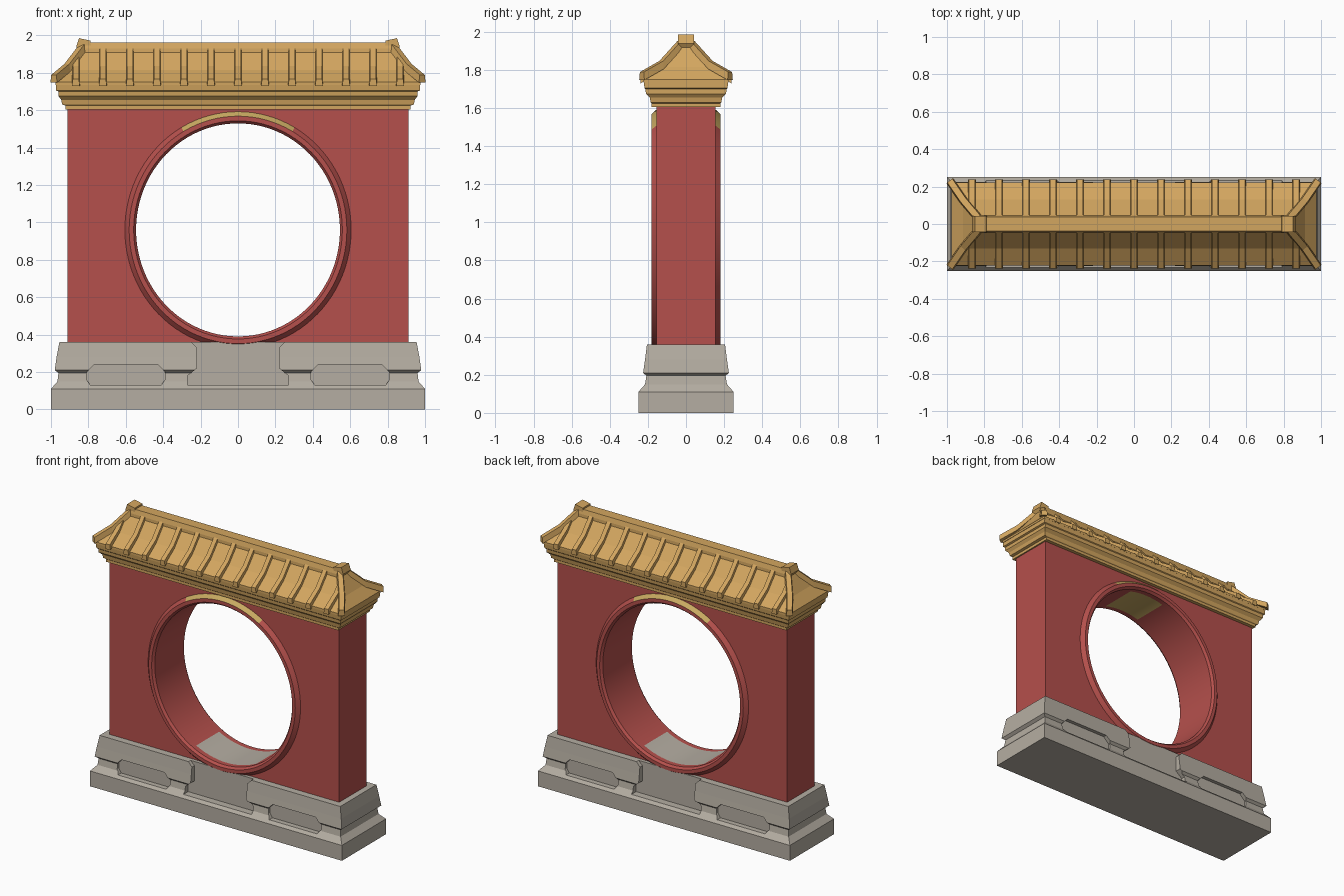
import bpy, bmesh, math
from mathutils import Vector

cube = bpy.data.objects.get("Cube")
if cube:
    bpy.data.objects.remove(cube, do_unlink=True)


def material(name, r, g, b):
    m = bpy.data.materials.new(name)
    m.use_nodes = True
    m.diffuse_color = (r, g, b, 1)
    m.node_tree.nodes["Principled BSDF"].inputs["Base Color"].default_value = (r, g, b, 1)
    return m


RED = material("wall red", 0.46, 0.08, 0.072)
GOLD = material("roof gold", 0.65, 0.38, 0.115)
YELLOW = material("arch yellow", 0.58, 0.40, 0.12)
STONE = material("stone grey", 0.46, 0.42, 0.36)


def finish(name, bm, *mats):
    bmesh.ops.recalc_face_normals(bm, faces=bm.faces)
    me = bpy.data.meshes.new(name)
    bm.to_mesh(me)
    bm.free()
    ob = bpy.data.objects.new(name, me)
    bpy.context.collection.objects.link(ob)
    for m in mats:
        me.materials.append(m)
    return ob


def skin(name, rings, *mats):
    """Join closed rings of points into a capped solid."""
    bm = bmesh.new()
    loops = [[bm.verts.new(p) for p in ring] for ring in rings]
    n = len(loops[0])
    for a, b in zip(loops, loops[1:]):
        for i in range(n):
            j = (i + 1) % n
            bm.faces.new((a[i], a[j], b[j], b[i]))
    bm.faces.new(loops[0][::-1])
    bm.faces.new(loops[-1])
    return finish(name, bm, *mats)


def tiers(name, sizes, *mats):
    """Stack of rectangles given as half width, half depth, height."""
    return skin(name, [[(-x, -y, z), (x, -y, z), (x, y, z), (-x, y, z)]
                       for x, y, z in sizes], *mats)


def prism(name, outline, y0, y1, *mats):
    return skin(name, [[(x, y, z) for x, z in outline] for y in (y0, y1)], *mats)


def bar(name, path, width, height, mat):
    """Rectangular rib running along a path."""
    path = [Vector(p) for p in path]
    side = (path[-1] - path[0]).cross(Vector((0, 0, 1))).normalized() * width / 2
    up, down = Vector((0, 0, height)), Vector((0, 0, -0.015))
    return skin(name, [[p - side + down, p + side + down, p + side * 0.75 + up, p - side * 0.75 + up]
                       for p in path], mat)


def cut(ob, cutter):
    mod = ob.modifiers.new("cut", "BOOLEAN")
    mod.operation = "DIFFERENCE"
    mod.solver = "EXACT"
    mod.object = cutter
    bpy.context.view_layer.objects.active = ob
    bpy.ops.object.modifier_apply(modifier=mod.name)
    bpy.data.objects.remove(cutter, do_unlink=True)


# Stone base with waist and recessed panels
base = tiers("stone_base", [(1, 0.25, 0), (1, 0.25, 0.11), (0.965, 0.215, 0.15),
                            (0.96, 0.208, 0.195), (0.98, 0.225, 0.21),
                            (0.97, 0.215, 0.28), (0.955, 0.205, 0.36)], STONE)
half_panel = [(0.27, 0.13), (0.27, 0.18), (0.22, 0.22), (0.22, 0.33), (0.26, 0.37)]
centre_panel = half_panel + [(-x, z) for x, z in reversed(half_panel)]
side_panel = [(0.41, 0.13), (0.79, 0.13), (0.81, 0.16), (0.81, 0.20),
              (0.77, 0.24), (0.43, 0.24), (0.39, 0.20), (0.39, 0.16)]
for s in (-1, 1):
    cut(base, prism("cutter", centre_panel, s * 0.18, s * 0.4))
    for t in (-1, 1):
        cut(base, prism("cutter", [(t * x, z) for x, z in side_panel], s * 0.195, s * 0.4))

# Wall with the round opening
CZ, STRETCH, SEG = 0.96, 1.045, 96


def oval(r):
    return [(r * math.sin(a), CZ + r * STRETCH * math.cos(a))
            for a in (2 * math.pi * i / SEG for i in range(SEG))]


wall = tiers("wall", [(0.912, 0.155, 0.35), (0.912, 0.155, 1.62)], RED)
cut(wall, prism("cutter", oval(0.575), -0.5, 0.5))

# Ring lining the opening, yellow at its crown and stone on its floor
section = [(0.545, -0.13), (0.545, -0.165), (0.558, -0.182), (0.582, -0.182), (0.605, -0.155),
           (0.605, 0.155), (0.582, 0.182), (0.558, 0.182), (0.545, 0.165), (0.545, 0.13)]
bm = bmesh.new()
rows = [[bm.verts.new((x, y, z)) for x, z in oval(r)] for r, y in section]
for k in range(len(rows)):
    a, b = rows[k], rows[(k + 1) % len(rows)]
    tunnel = k == len(rows) - 1
    outer = k in (3, 4, 5)
    for i in range(SEG):
        j = (i + 1) % SEG
        f = bm.faces.new((a[i], a[j], b[j], b[i]))
        ang = abs((i + 0.5) * 360 / SEG - 180)  # 180 at the crown, 0 at the floor
        if (outer and ang > 151) or (tunnel and ang > 164):
            f.material_index = 1
        elif tunnel and ang < 27:
            f.material_index = 2
ring = finish("opening_ring", bm, RED, YELLOW, STONE)
bpy.ops.object.select_all(action="DESELECT")
ring.select_set(True)
bpy.context.view_layer.objects.active = ring
bpy.ops.object.shade_smooth_by_angle(angle=math.radians(25))

# Stepped cornice under the eaves
tiers("cornice", [(0.922, 0.18, 1.605), (0.922, 0.18, 1.625), (0.94, 0.185, 1.63),
                  (0.945, 0.19, 1.655), (0.96, 0.21, 1.675), (0.96, 0.213, 1.70),
                  (0.972, 0.218, 1.705), (0.972, 0.222, 1.74)], GOLD)

# Hipped roof with a gently hollow slope
slope = [(0.22, 1.745), (0.13, 1.815), (0.04, 1.92)]
tiers("roof", [(0.975, 0.222, 1.735), (0.975, 0.222, 1.75),
               (0.915, 0.13, 1.815), (0.85, 0.04, 1.92)], GOLD)

# Tile ribs on both slopes
COUNT = 13
for s in (-1, 1):
    for i in range(COUNT):
        x = -0.867 + i * 1.734 / (COUNT - 1)
        path = [(x, s * 0.238, 1.745)] + [(x, s * y, z) for y, z in slope[1:]]
        if i in (0, COUNT - 1):
            path[-1] = (x, s * 0.075, 1.875)
        bar("tile_rib", path, 0.042, 0.022, GOLD)

# Corner ridges and upturned ridge ends
for t in (-1, 1):
    for s in (-1, 1):
        bar("corner_ridge", [(t * 0.985, s * 0.232, 1.762), (t * 0.915, s * 0.13, 1.82),
                             (t * 0.835, s * 0.035, 1.925)], 0.045, 0.027, GOLD)
    prism("ridge_end", [(t * 0.78, 1.90), (t * 0.84, 1.90), (t * 0.865, 1.94),
                        (t * 0.85, 1.985), (t * 0.79, 1.972)], -0.043, 0.043, GOLD)

# Main ridge
tiers("main_ridge", [(0.84, 0.05, 1.90), (0.84, 0.048, 1.93), (0.83, 0.038, 1.962)], GOLD)
